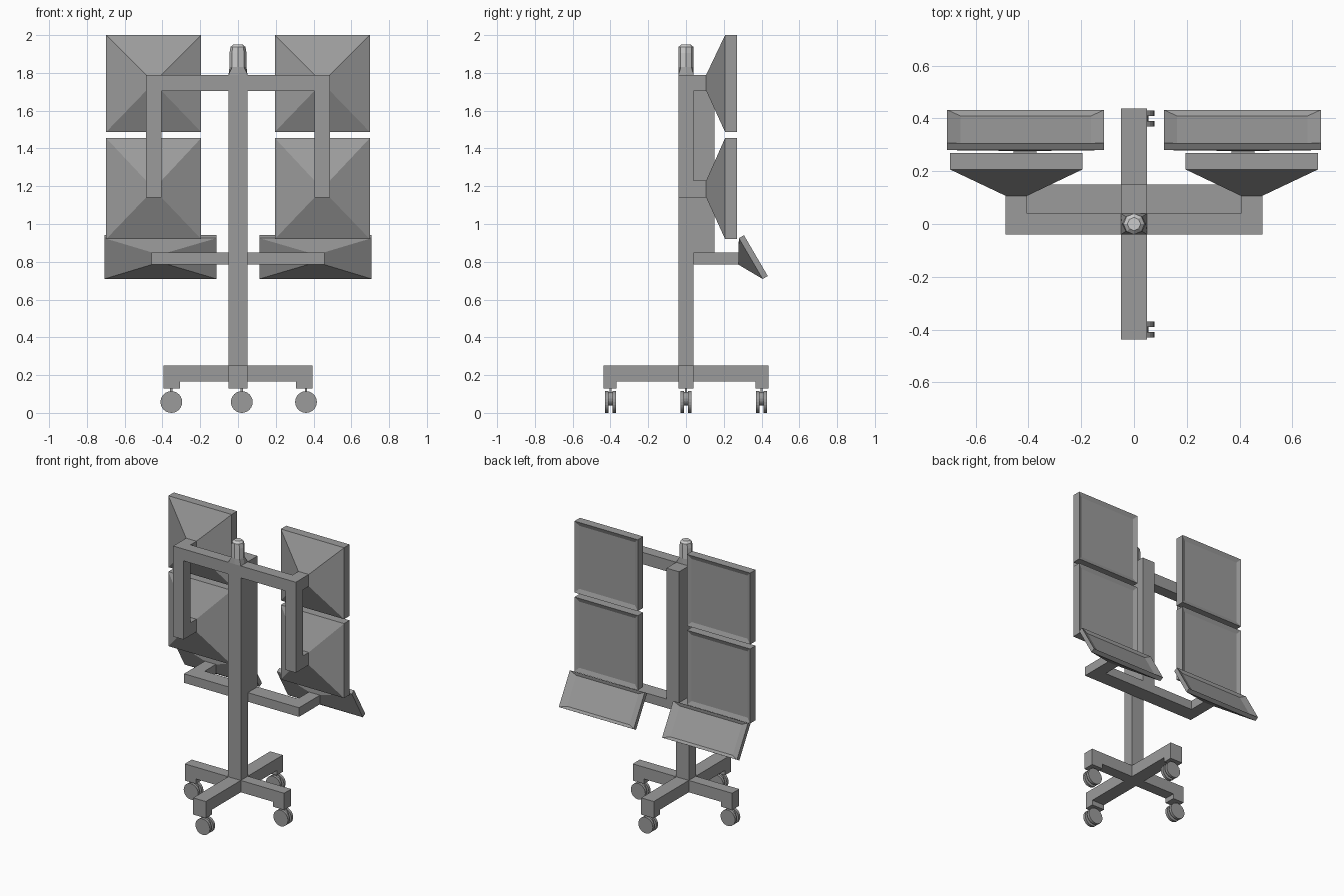
import bpy, bmesh
from math import cos, sin, pi
from mathutils import Vector

if "Cube" in bpy.data.objects:
    bpy.data.objects.remove(bpy.data.objects["Cube"])


def grey(name, v):
    m = bpy.data.materials.new(name)
    m.diffuse_color = (v, v, v, 1)
    m.use_nodes = True
    m.node_tree.nodes["Principled BSDF"].inputs["Base Color"].default_value = m.diffuse_color
    return m


DARK, LIGHT = grey("dark_grey", .33), grey("light_grey", .7)


def finish(name, bm, mat=DARK):
    bmesh.ops.recalc_face_normals(bm, faces=bm.faces)
    me = bpy.data.meshes.new(name)
    bm.to_mesh(me)
    bm.free()
    me.materials.append(mat)
    ob = bpy.data.objects.new(name, me)
    bpy.context.collection.objects.link(ob)
    return ob


def loft(name, rings, mat=DARK):
    """Skin a list of equal-length point rings and cap both ends."""
    bm = bmesh.new()
    vs = [[bm.verts.new(p) for p in r] for r in rings]
    n = len(vs[0])
    for a, b in zip(vs, vs[1:]):
        for i in range(n):
            j = (i + 1) % n
            bm.faces.new((a[i], a[j], b[j], b[i]))
    bm.faces.new(vs[0])
    bm.faces.new(vs[-1])
    return finish(name, bm, mat)


def box(name, x0, x1, y0, y1, z0, z1):
    return loft(name, [[(x0, y0, z), (x1, y0, z), (x1, y1, z), (x0, y1, z)]
                       for z in (z0, z1)])


def extrude_y(name, pts, y0, y1):
    return loft(name, [[(x, y, z) for x, z in pts] for y in (y0, y1)])


def extrude_z(name, pts, z0, z1):
    return loft(name, [[(x, y, z) for x, y in pts] for z in (z0, z1)])


def screen(name, x0, x1, top, bottom, thick, mount, ix, iz, depth):
    """Pyramid back from the mount rectangle, slab, then a sloped recess.
    top / bottom are (y, z) of the back edges of the slab."""
    t, b = Vector((0, *top)), Vector((0, *bottom))
    up = (t - b).normalized()
    nrm = Vector((0, up.z, -up.y))

    def rect(off, ix, iz):
        lo, hi = b + nrm * off + up * iz, t + nrm * off - up * iz
        return [(x0 + ix, lo.y, lo.z), (x1 - ix, lo.y, lo.z),
                (x1 - ix, hi.y, hi.z), (x0 + ix, hi.y, hi.z)]
    mx0, mx1, my, mz0, mz1 = mount
    back = [(mx0, my, mz0), (mx1, my, mz0), (mx1, my, mz1), (mx0, my, mz1)]
    return loft(name, [back, rect(0, 0, 0), rect(thick, 0, 0),
                       rect(thick - depth, ix, iz)])


# central column and rear spine
box("column", -.05, .05, -.04, .04, .165, 1.79)
box("rear_spine", -.05, .05, .04, .15, .85, 1.79)

# cap: square collar blending to a lighter octagonal lamp
square = [(1, 0), (1, 1), (0, 1), (-1, 1), (-1, 0), (-1, -1), (0, -1), (1, -1)]
octo = [(cos(i * pi / 4), sin(i * pi / 4)) for i in range(8)]


def oval(r, z):
    return [(x * r, y * min(r, .04), z) for x, y in octo]


loft("cap_collar", [[(x * .05, y * .04, 1.79) for x, y in square], oval(.045, 1.83)])
loft("cap_lamp", [oval(*p) for p in ((.045, 1.83), (.045, 1.905),
                                     (.04, 1.937), (.025, 1.951))], LIGHT)

# upper frame: hanging U-shape
extrude_y("upper_frame", [(-.487, 1.14), (-.405, 1.14), (-.405, 1.705), (.405, 1.705),
                          (.405, 1.14), (.487, 1.14), (.487, 1.79), (-.487, 1.79)], -.04, .04)
# lower frame: flat U-shape reaching back
extrude_z("lower_frame", [(-.457, .04), (.457, .04), (.457, .277), (.37, .277),
                          (.37, .15), (-.37, .15), (-.37, .277), (-.457, .277)], .785, .85)

# screens on both sides
for s, side in ((-1, "left"), (1, "right")):
    def span(a, b):
        return sorted((s * a, s * b))
    m = span(.405, .487)
    for label, z0, z1, m0, m1 in (("upper", 1.487, 2.0, 1.705, 1.79),
                                  ("middle", .92, 1.455, 1.14, 1.23)):
        box(f"{label}_mount_{side}", *m, .04, .107, m0, m1)
        screen(f"{label}_screen_{side}", *span(.195, .698), (.207, z1), (.207, z0),
               .062, (*m, .107, m0, m1), .03, .03, .012)
    screen(f"tilted_screen_{side}", *span(.113, .708), (.28, .925), (.406, .709),
           .031, (*span(.37, .457), .277, .785, .85), .05, .02, .015)


# cross base with downturned feet
def arm_profile(e, foot):
    return [(-e, .13), (-e + foot, .13), (-e + foot, .165), (e - foot, .165),
            (e - foot, .13), (e, .13), (e, .25), (-e, .25)]


extrude_y("base_bar_side", arm_profile(.395, .088), -.04, .04)
loft("base_bar_depth", [[(x, y, z) for y, z in arm_profile(.437, .068)]
                        for x in (-.05, .05)])


# casters: twin wheels, hub and stem
def disc(name, x, y0, y1, z, r, n=24):
    pts = [(x + r * cos(2 * pi * i / n), z + r * sin(2 * pi * i / n)) for i in range(n)]
    return extrude_y(name, pts, y0, y1)


for i, (x, y) in enumerate(((-.353, 0), (.36, 0), (.02, -.4), (.02, .4))):
    for s in (-1, 1):
        a, b = sorted((y + s * .01, y + s * .03))
        disc(f"wheel_{i}_{s}", x, a, b, .0575, .0575)
    disc(f"wheel_hub_{i}", x, y - .01, y + .01, .075, .035, 16)
    box(f"caster_stem_{i}", x - .006, x + .006, y - .006, y + .006, .08, .135)
